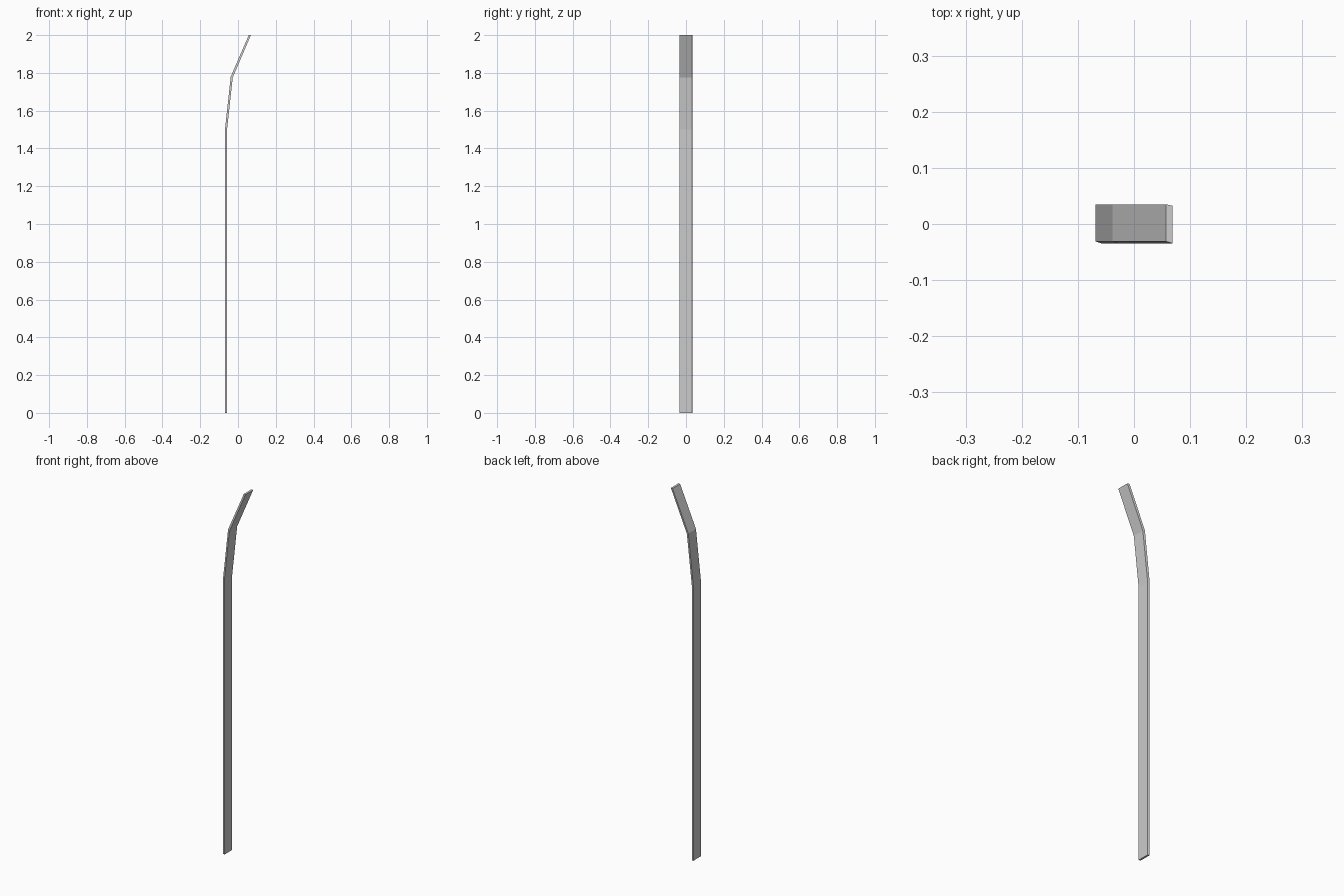
import bpy, bmesh

if "Cube" in bpy.data.objects:
    bpy.data.objects.remove(bpy.data.objects["Cube"])

# Side profile of the bent strip (x, z): outer edge and inner edge, bottom to top
outer = [(-0.0685, 0), (-0.0685, 1.505), (-0.0385, 1.78), (0.057, 2.0)]
inner = [(-0.058, 0), (-0.058, 1.50), (-0.028, 1.775), (0.0685, 2.0)]

# Width across y; the section is very slightly skewed between the two faces
outer_y = (-0.031, 0.035)
inner_y = (-0.0345, 0.0325)

# Four-sided rings along the strip
bm = bmesh.new()
rings = []
for (xo, zo), (xi, zi) in zip(outer, inner):
    corners = [(xo, outer_y[0], zo), (xi, inner_y[0], zi),
               (xi, inner_y[1], zi), (xo, outer_y[1], zo)]
    rings.append([bm.verts.new(c) for c in corners])

# Side walls and end caps
for a, b in zip(rings, rings[1:]):
    for i in range(4):
        j = (i + 1) % 4
        bm.faces.new((a[i], a[j], b[j], b[i]))
bm.faces.new(rings[0][::-1])
bm.faces.new(rings[-1])
bmesh.ops.recalc_face_normals(bm, faces=bm.faces)

mesh = bpy.data.meshes.new("bent_strip")
bm.to_mesh(mesh)
bm.free()
bpy.context.collection.objects.link(bpy.data.objects.new("bent_strip", mesh))
